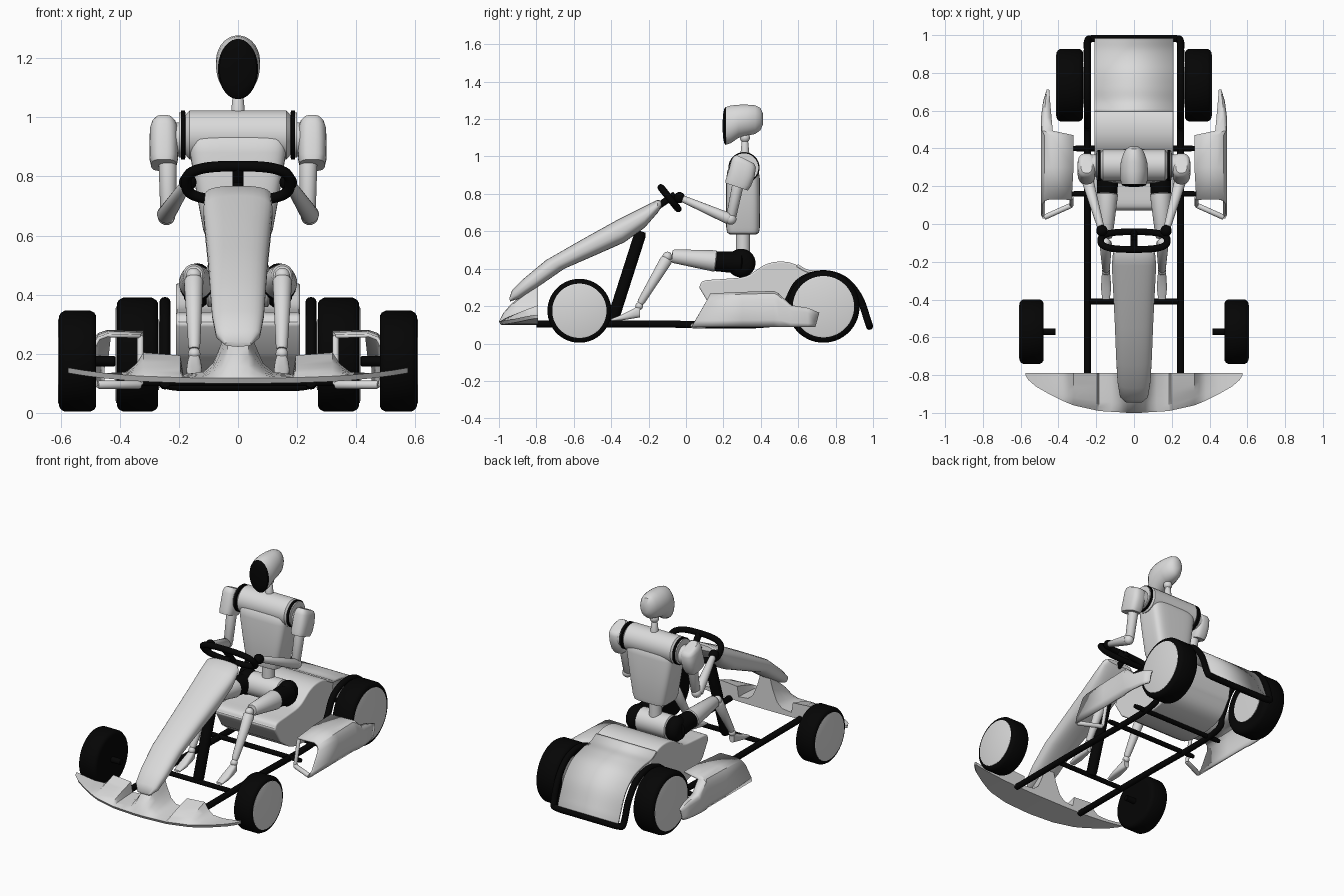
import bpy, bmesh, math
from mathutils import Vector as V

if "Cube" in bpy.data.objects:
    bpy.data.objects.remove(bpy.data.objects["Cube"])


def material(name, c):
    m = bpy.data.materials.new(name)
    m.use_nodes = True
    m.diffuse_color = (c, c, c, 1)
    m.node_tree.nodes["Principled BSDF"].inputs["Base Color"].default_value = (c, c, c, 1)
    return m


GREY = material("light grey", 0.7)
BLACK = material("black", 0.0015)
meshes = []


def link(name, data, mat):
    ob = bpy.data.objects.new(name, data)
    data.materials.append(mat)
    bpy.context.collection.objects.link(ob)
    return ob


def loft(name, rings, mat, cap=True, closed=True):
    """Skin a row of point rings."""
    bm = bmesh.new()
    rows = [[bm.verts.new(p) for p in r] for r in rings]
    n = len(rows[0])
    for a, b in zip(rows, rows[1:]):
        for i in range(n if closed else n - 1):
            j = (i + 1) % n
            bm.faces.new((a[i], a[j], b[j], b[i]))
    if cap:
        bm.faces.new(rows[0])
        bm.faces.new(rows[-1])
    bmesh.ops.recalc_face_normals(bm, faces=bm.faces)
    me = bpy.data.meshes.new(name)
    bm.to_mesh(me)
    bm.free()
    ob = link(name, me, mat)
    meshes.append(ob)
    return ob


def ring(c, u, v, n=24, p=1):
    """Superellipse; a small p makes it squarer."""
    def f(t):
        return math.copysign(abs(t) ** p, t)
    return [V(c) + V(u) * f(math.cos(a)) + V(v) * f(math.sin(a))
            for a in (math.tau * (i + 0.5) / n for i in range(n))]


def rod(name, a, b, profile, mat, n=24):
    """Turned part from a to b; profile holds (fraction, radius)."""
    a, b = V(a), V(b)
    d = (b - a).normalized()
    u = d.orthogonal().normalized()
    w = d.cross(u)
    return loft(name, [ring(a.lerp(b, t), u * r, w * r, n) for t, r in profile], mat)


def bar(name, a, b, r, mat, r2=None):
    r2 = r2 or r
    return rod(name, a, b, [(0, r * .8), (.04, r), (.96, r2), (1, r2 * .8)], mat)


def ball(name, c, r, mat):
    c = V(c)
    prof = [((1 - math.cos(a)) / 2, r * math.sin(a))
            for a in (math.pi * (i + .1) / 10.2 for i in range(11))]
    return rod(name, c - V((0, 0, r)), c + V((0, 0, r)), prof, mat)


def smooth(pts, n=5):
    """Catmull-Rom curve through the points."""
    p = [V(q) for q in pts]
    p = [2 * p[0] - p[1]] + p + [2 * p[-1] - p[-2]]
    out = []
    for a, b, c, d in zip(p, p[1:], p[2:], p[3:]):
        for k in range(n):
            t = k / n
            out.append(b + (c - a) * t / 2 + (2 * a - 5 * b + 4 * c - d) * t * t / 2
                       + (3 * b - a - 3 * c + d) * t ** 3 / 2)
    return out + [p[-2]]


def tube(name, pts, r, mat, cyclic=False):
    cu = bpy.data.curves.new(name, "CURVE")
    cu.dimensions = "3D"
    cu.bevel_depth, cu.bevel_resolution, cu.use_fill_caps = r, 4, True
    sp = cu.splines.new("POLY")
    sp.points.add(len(pts) - 1)
    for q, p in zip(sp.points, pts):
        q.co = (*p, 1)
    sp.use_cyclic_u = cyclic
    return link(name, cu, mat)


def solidify(ob, t):
    m = ob.modifiers.new("thickness", "SOLIDIFY")
    m.thickness, m.offset = t, 0


# Frame: one rail loop that rises over the rear wheels, with cross bars
half = smooth([(.247, -.8, .105), (.247, -.2, .105), (.247, .44, .105), (.247, .53, .2),
               (.247, .6, .325), (.247, .72, .373), (.247, .84, .345), (.247, .925, .25),
               (.245, .972, .12), (.22, .981, .095), (.1, .981, .092)])
tube("frame_rails", half + [V((-p.x, p.y, p.z)) for p in reversed(half)], .019, BLACK)
for y, w in ((-.41, .26), (.16, .33), (.4, .33)):
    bar("cross_bar", (-w, y, .105), (w, y, .105), .015, BLACK)
bar("nose_post", (0, -.4, .1), (0, -.24, .6), .032, BLACK)

# Wheels
for s in (-1, 1):
    for name, y, r, x0, x1 in (("front", -.57, .171, .48, .605), ("rear", .735, .193, .27, .41)):
        z = r + .004
        rod(name + "_tyre", (s * x0, y, z), (s * x1, y, z),
            [(0, r * .8), (0, r * .9), (.05, r * .96), (.15, r), (.85, r), (.95, r * .96),
             (1, r * .9), (1, r * .8)], BLACK, 48)
        rod(name + "_wheel_disc", (s * (x1 - .02), y, z), (s * (x1 + .004), y, z),
            [(0, r * .85), (.9, r * .85), (1, r * .81)], GREY, 48)
    bar("rear_inner_disc", (s * .266, .735, .197), (s * .28, .735, .197), .12, GREY)
    bar("stub_axle", (s * .415, -.57, .175), (s * .49, -.57, .175), .018, BLACK)

# Seat body and rear panel
top = smooth([(.07, .3), (.095, .335), (.2, .345), (.32, .36), (.42, .42), (.5, .438),
              (.58, .425), (.66, .375)])
under = smooth([(.64, .25), (.56, .15), (.42, .112), (.25, .125), (.13, .2)])
body = loft("seat_body", [[(x, *p) for p in top + under] for x in (-.21, .21)], GREY)
bev = body.modifiers.new("round", "BEVEL")
bev.width, bev.segments, bev.limit_method, bev.angle_limit = .02, 3, "ANGLE", 1
arc = smooth([(.595, .417), (.65, .388), (.73, .378), (.83, .347), (.91, .27), (.96, .16),
              (.978, .105)])
solidify(loft("rear_panel", [[(x, *p) for p in arc] for x in (-.21, .21)], GREY, False, False), .015)

# Side pods: open shells with a slanted front edge, a low tail and a front strut
stations = [(.13, .03, .33, .487, .262), (.3, .3, .32, .487, .27), (.47, .47, .32, .487, .275),
            (.49, .5, .43, .487, .265), (.56, .56, .437, .487, .2), (.65, .65, .445, .475, .185),
            (.71, .69, .45, .458, .16)]
for s in (-1, 1):
    rows = []
    for yt, yb, xi, xo, zt in stations:
        w, h = xo - xi, zt - .09
        sec = [(xi, zt - .003), (xo - w * .28, zt), (xo - w * .1, zt - h * .06),
               (xo, zt - h * .22), (xo, .09 + h * .2), (xo - w * .06, .09)]
        rows.append([(s * x, yb + (yt - yb) * (z - .09) / h, z) for x, z in sec])
    solidify(loft("side_pod", rows, GREY, False, False), .012)
    bar("pod_strut", (s * .33, .1, .095), (s * .475, .035, .095), .014, GREY)
    bar("pod_inner_strut", (s * .33, .1, .095), (s * .33, .14, .26), .011, GREY)

# Front bumper: thin wing with raised blocks and a centre pylon
cols = [(0, -1, .21), (.035, -1, .19), (.055, -.998, .12), (.085, -.996, .05), (.12, -.994, .02),
        (.185, -.99, .012), (.195, -.988, .075), (.32, -.96, .08), (.345, -.95, .04),
        (.38, -.935, .01), (.45, -.9, 0), (.52, -.86, 0), (.56, -.825, 0), (.575, -.8, 0)]
cols = [(-x, y, r) for x, y, r in reversed(cols[1:])] + cols
wing = []
for x, y, r in cols:
    base = .118 + .035 * abs(x / .575) ** 3
    crest = [(x, y + (-.79 - y) * v, base + r * v ** .7) for v in (0, .1, .25, .45, .7, 1)]
    wing.append(crest + [(x, -.79, base - .018), (x, y + .01, base - .018)])
loft("front_bumper", wing, GREY)

# Nose fairing: top edge, bottom edge and half width
nose = [(-.945, .24, -.94, .225, .045), (-.93, .285, -.89, .24, .075), (-.87, .345, -.78, .31, .088),
        (-.75, .445, -.65, .4, .095), (-.55, .56, -.5, .465, .102), (-.37, .66, -.33, .54, .111),
        (-.22, .735, -.22, .62, .118), (-.155, .768, -.15, .7, .112), (-.135, .765, -.13, .735, .09)]
rings = []
for yt, zt, yb, zb, w in nose:
    t, b = V((0, yt, zt)), V((0, yb, zb))
    rings.append(ring((t + b) / 2, (w, 0, 0), (t - b) / 2, 28, .75))
loft("nose_fairing", rings, GREY)

# Steering wheel
hub = V((0, -.088, .777))
up = V((0, -.63, .78))
tube("steering_rim", ring(hub, (.176, 0, 0), up * .074, 48, .7), .018, BLACK, True)
bar("steering_spoke", hub - up * .074, hub + up * .074, .019, BLACK)
bar("steering_column", hub + V((0, .03, .02)), (0, -.17, .72), .018, BLACK)

# Driver: head, visor, neck, torso and pelvis
skull = [(.212, 1.163, .067, .101), (.24, 1.172, .074, .101), (.28, 1.188, .075, .089),
         (.33, 1.194, .07, .083), (.37, 1.197, .058, .077), (.398, 1.2, .042, .06),
         (.411, 1.2, .02, .03)]
loft("head", [ring((0, y, z), (w, 0, 0), (0, 0, h), 32) for y, z, w, h in skull], GREY)
loft("visor", [ring((0, y, 1.163), (w, 0, 0), (0, 0, w * 1.5), 32)
               for y, w in ((.213, .068), (.205, .063), (.199, .045), (.196, .02))], BLACK)
ball("neck_joint", (0, .315, 1.1), .027, GREY)
bar("neck", (0, .315, 1.01), (0, .315, 1.1), .024, GREY, .016)
bar("chest_roll", (-.178, .31, .94), (.178, .31, .94), .084, GREY)
trunk = [(.583, .09, .07), (.592, .108, .085), (.62, .118, .09), (.75, .142, .091),
         (.88, .163, .09), (.925, .163, .084), (.94, .155, .07)]
loft("torso", [ring((0, .305, z), (w, 0, 0), (0, d, 0), 40, .4) for z, w, d in trunk], GREY)
bar("waist", (0, .305, .45), (0, .305, .6), .038, GREY)
bar("pelvis", (-.11, .295, .43), (.11, .295, .43), .072, GREY)

# Driver: arms and legs
for s in (-1, 1):
    def P(x, y, z):
        return (s * x, y, z)
    bar("shoulder_ring", P(.178, .31, .94), P(.193, .31, .94), .083, BLACK)
    bar("shoulder_socket", P(.185, .31, .94), P(.2, .31, .94), .077, GREY)
    bar("shoulder_joint", P(.19, .31, .925), P(.25, .31, .925), .058, GREY)
    sleeve = [(.312, .988, .03), (.31, .98, .04), (.308, .96, .047), (.298, .91, .049),
              (.28, .86, .048), (.27, .838, .043)]
    loft("sleeve", [ring(P(.251, y, z), (r, 0, 0), (0, r * 1.4, -.02), 28, .7)
                    for y, z, r in sleeve], GREY)
    bar("upper_arm", P(.238, .28, .86), P(.236, .24, .67), .031, GREY, .027)
    ball("elbow", P(.242, .24, .665), .03, GREY)
    bar("forearm", P(.247, .235, .665), P(.175, -.02, .775), .031, GREY, .019)
    ball("hand", P(.17, -.035, .78), .03, BLACK)
    rod("hip", P(.095, .295, .43), P(.182, .295, .43),
        [(0, .05), (.1, .062), (.3, .074), (.5, .077), (.7, .074), (.9, .06), (1, .045)], BLACK)
    bar("hip_link", P(.138, .3, .432), P(.142, .15, .44), .06, BLACK, .053)
    bar("thigh", P(.142, .165, .44), P(.15, -.075, .468), .058, GREY, .037)
    ball("knee", P(.15, -.1, .465), .026, GREY)
    bar("shin", P(.15, -.1, .455), P(.148, -.245, .215), .033, GREY, .02)
    ball("ankle", P(.148, -.25, .2), .021, GREY)
    foot = [(-.245, .175, .018, .035), (-.28, .16, .024, .026), (-.34, .14, .027, .016),
            (-.4, .126, .02, .006)]
    loft("foot", [ring(P(.148, y, z), (w, 0, 0), (0, 0, h), 20, .7) for y, z, w, h in foot], GREY)

# Smooth shading with sharp edges kept
bpy.ops.object.select_all(action="DESELECT")
for ob in meshes:
    ob.select_set(True)
bpy.context.view_layer.objects.active = meshes[0]
bpy.ops.object.shade_smooth_by_angle(angle=math.radians(38))
